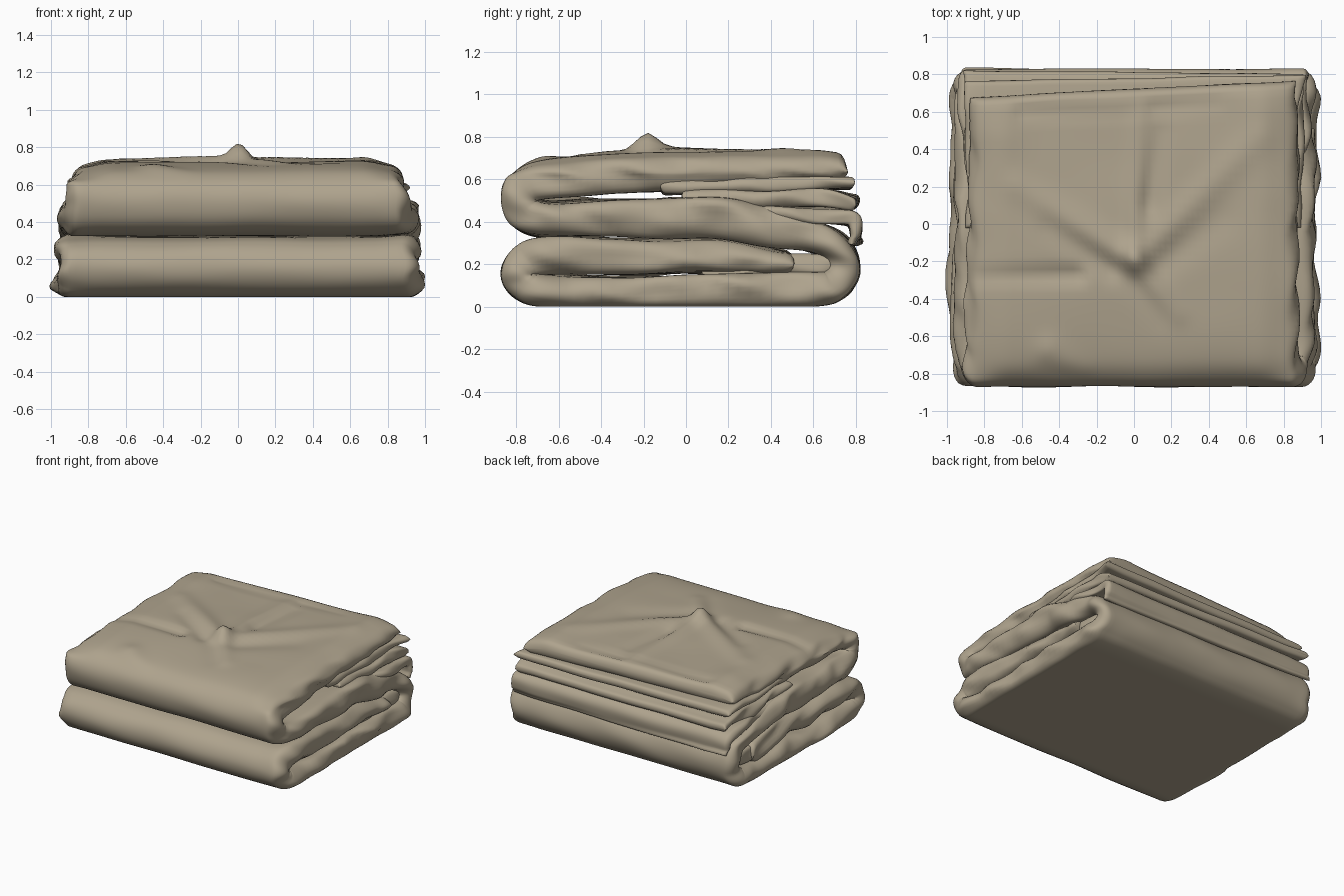
import bpy, bmesh, math
from mathutils import Vector, noise

if "Cube" in bpy.data.objects:
    bpy.data.objects.remove(bpy.data.objects["Cube"])

tan = bpy.data.materials.new("tan_cloth")
tan.diffuse_color = (0.43, 0.37, 0.27, 1)
tan.use_nodes = True
tan.node_tree.nodes["Principled BSDF"].inputs["Base Color"].default_value = tan.diffuse_color


def smooth(t):
    t = max(0.0, min(1.0, t))
    return t * t * (3 - 2 * t)


# creases on the top: x0, y0, x1, y1, height, width
CREASES = [(0, -.2, -.62, .2, .034, .07), (0, -.2, .22, -.48, .03, .06),
           (.04, -.18, .66, .46, .030, .075), (0, -.15, .02, .55, .026, .05),
           (-.12, -.24, -.45, -.02, -.028, .06), (.12, -.2, .45, .02, -.022, .09),
           (-.3, -.27, -.82, -.28, -.03, .045), (-.6, .6, .0, .6, -.016, .035),
           (.1, .62, .45, .65, -.022, .03), (.08, .1, .14, .5, -.025, .05),
           (-.75, .45, -.8, .1, .02, .15), (.7, .6, .74, .2, .02, .13),
           (-.45, -.68, -.3, -.78, .02, .08), (.0, -.3, .15, -.5, -.015, .07)]


def top_relief(x, y):
    total = 0.0
    for x0, y0, x1, y1, amp, wid in CREASES:
        dx, dy = x1 - x0, y1 - y0
        t = max(0, min(1, ((x - x0) * dx + (y - y0) * dy) / (dx * dx + dy * dy)))
        d2 = (x - x0 - t * dx) ** 2 + (y - y0 - t * dy) ** 2
        total += amp * (1 - .6 * t) * math.exp(-d2 / (wid * wid))
    return total


def spline(points, steps):
    """Catmull-Rom through (y, z, half thickness, half width) stations."""
    pts = [Vector(p) for p in points]
    pts = [2 * pts[0] - pts[1]] + pts + [2 * pts[-1] - pts[-2]]
    out = []
    for i in range(1, len(pts) - 2):
        a, b, c, d = pts[i - 1:i + 3]
        for k in range(steps):
            t = k / steps
            out.append(.5 * (2 * b + (c - a) * t + (2 * a - 5 * b + 4 * c - d) * t * t
                             + (3 * b - a - 3 * c + d) * t ** 3))
    return out + [pts[-2].copy()]


def ring(round_len, across=56, arc=12):
    """Flattened loop: (sign of the side, flat fraction, end offset, thickness)."""
    r = [(-1 + 2 * i / across, 0.0, 1.0) for i in range(across + 1)]
    r += [(1, round_len * math.sin(math.pi * i / arc), math.cos(math.pi * i / arc))
          for i in range(1, arc)]
    r += [(1 - 2 * i / across, 0.0, -1.0) for i in range(across + 1)]
    r += [(-1, -round_len * math.sin(math.pi * i / arc), -math.cos(math.pi * i / arc))
          for i in range(1, arc)]
    return r


def cloth(name, points, round_len, skew=0, steps=9, seed=0, shift=0, relief=False):
    rows = spline(points, steps)
    n = len(rows)
    loop = ring(round_len)
    tans = [(rows[min(i + 1, n - 1)] - rows[max(i - 1, 0)]).xy.normalized() for i in range(n)]
    # rounded hems at both ends
    stations = []
    for a in (80, 55, 30):
        q = math.radians(a)
        stations.append((rows[0], -math.sin(q) * rows[0][2] * .7, math.cos(q), tans[0], 0))
    stations += [(rows[i], 0, 1, tans[i], i / (n - 1)) for i in range(n)]
    for a in (30, 55, 80):
        q = math.radians(a)
        stations.append((rows[-1], math.sin(q) * rows[-1][2] * .7, math.cos(q), tans[-1], 1))
    bm = bmesh.new()
    grid = []
    for p, off, sc, t, f in stations:
        row = []
        for u, e, v in loop:
            flat = p[3] - round_len
            x = u * flat + e + shift * smooth((p[1] - .45) / .1)
            # thickness runs across the tangent
            h = p[2] * sc * v
            y = p.x + t.x * off + t.y * h
            z = p.y + t.y * off - t.x * h
            y += skew * x * smooth((f - .93) / .07)
            # soft rumples, stronger at the side folds
            q = Vector((x * 2.2 + seed, y * 2.8, z * 5))
            edge = smooth((abs(x) - .72) / .2)
            calm = smooth(z / .06)
            z += noise.noise(q) * (.008 + .022 * edge) * calm
            y += noise.noise(q * 1.3 + Vector((9, 0, 0))) * .007
            side = noise.noise(Vector((seed + u, y * 4.5 + z * 3, z * 9)))
            x += u * edge * .03 * side * (.3 + calm * .7)
            # diagonal gathers
            g = math.sin(y * 17 + z * 26 + 3 * noise.noise(q * 1.6))
            x += u * edge * .008 * g * calm
            if relief:
                w = smooth((z - .60) / .08)
                z += w * top_relief(x, y)
                z -= w * .03 * smooth((abs(x) - .66) / .22)
            row.append(bm.verts.new((x, y, max(0.0, z))))
        grid.append(row)
    m = len(loop)
    for r0, r1 in zip(grid, grid[1:]):
        for j in range(m):
            k = (j + 1) % m
            bm.faces.new((r0[j], r0[k], r1[k], r1[j]))
    bm.faces.new(grid[0])
    bm.faces.new(grid[-1][::-1])
    bmesh.ops.recalc_face_normals(bm, faces=bm.faces)
    mesh = bpy.data.meshes.new(name)
    bm.to_mesh(mesh)
    bm.free()
    ob = bpy.data.objects.new(name, mesh)
    bpy.context.collection.objects.link(ob)
    mesh.materials.append(tan)
    bpy.context.view_layer.objects.active = ob
    ob.select_set(True)
    bpy.ops.object.shade_smooth_by_angle(angle=math.radians(50))
    ob.select_set(False)
    return ob


# main folded blanket: inner tuck, bottom, back fold, middle, front fold, top
cloth("folded_blanket", [
    (.46, .19, .07, .95), (.2, .235, .08, .95), (-.3, .24, .083, .96), (-.66, .237, .08, .97),
    (-.76, .21, .08, .96), (-.79, .157, .08, .96), (-.76, .105, .08, .97), (-.66, .078, .08, .98),
    (-.3, .07, .072, .98), (.2, .07, .072, .98), (.6, .075, .075, .98), (.71, .11, .075, .97),
    (.745, .19, .075, .96), (.7, .275, .075, .96), (.58, .335, .075, .96), (.3, .39, .08, .96),
    (0, .415, .085, .96), (-.4, .42, .085, .96), (-.64, .41, .085, .95), (-.75, .44, .085, .93),
    (-.785, .505, .085, .92), (-.755, .57, .085, .90), (-.66, .603, .088, .89),
    (-.4, .625, .092, .89), (-.1, .635, .092, .88), (.3, .645, .078, .88), (.68, .66, .06, .87)],
    .07, skew=.05, shift=-.005, relief=True)

# loose plies showing at the open back of the top half
cloth("upper_ply", [(-.1, .56, .03, .86), (.3, .57, .035, .88), (.6, .585, .035, .89),
                    (.76, .58, .03, .90)], .03, skew=.02, seed=4)
cloth("middle_ply", [(.0, .51, .03, .88), (.4, .505, .04, .90), (.65, .51, .04, .91),
                     (.79, .49, .03, .91)], .03, skew=-.01, seed=7)
cloth("lower_ply", [(.2, .46, .03, .91), (.5, .435, .04, .93), (.7, .43, .04, .94),
                    (.79, .40, .035, .94), (.80, .30, .02, .93)], .03, skew=-.02, seed=11)
# rolled hem tucked inside the bottom half
cloth("inner_hem", [(.1, .17, .04, .90), (.4, .185, .05, .91), (.6, .19, .05, .92),
                    (.68, .20, .04, .92)], .04, seed=15)
